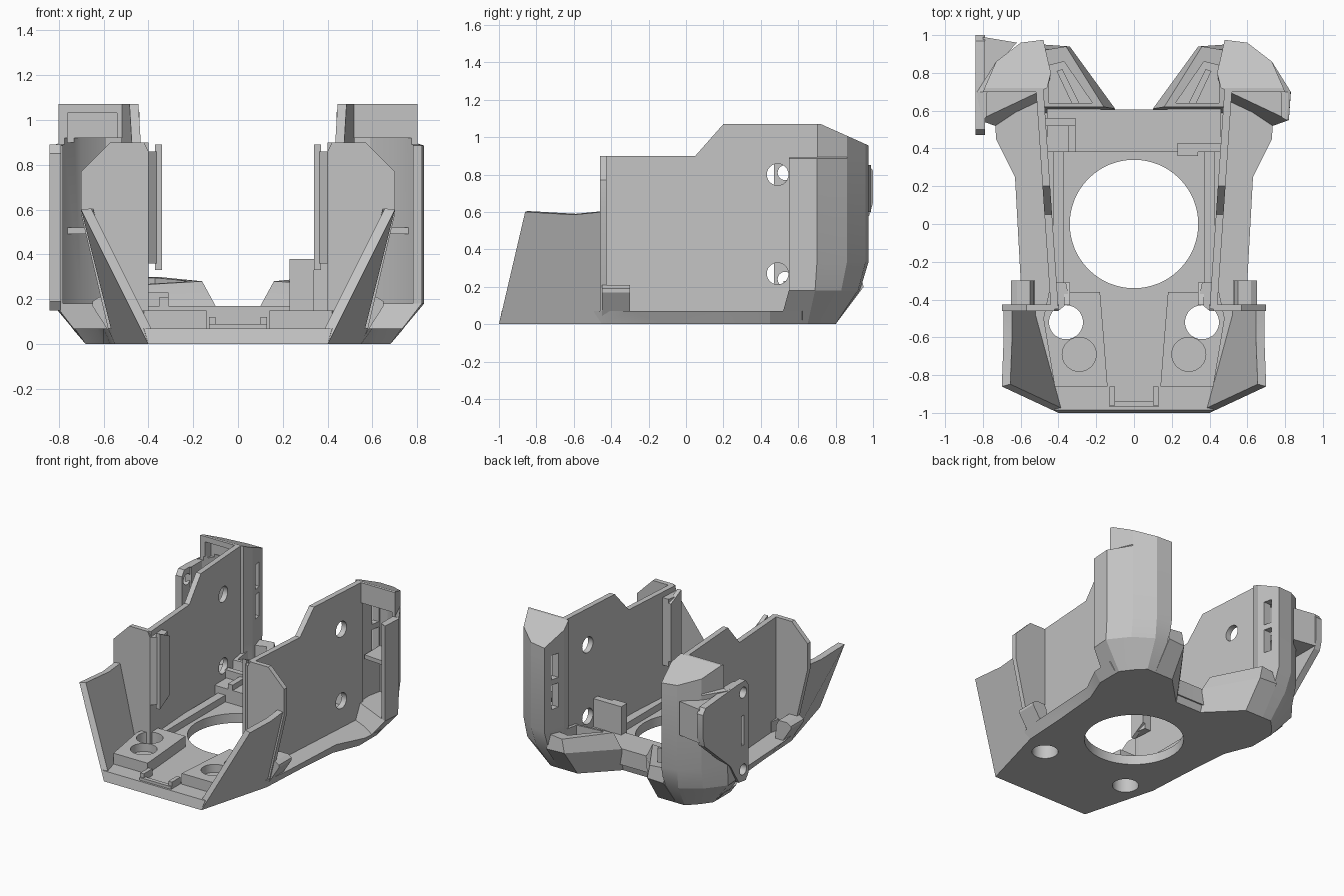
import bpy, bmesh, math

cube = bpy.data.objects.get("Cube")
if cube:
    bpy.data.objects.remove(cube, do_unlink=True)

grey = bpy.data.materials.new("plain grey")
grey.use_nodes = True
grey.diffuse_color = (0.55, 0.55, 0.55, 1)
grey.node_tree.nodes["Principled BSDF"].inputs["Base Color"].default_value = (0.55, 0.55, 0.55, 1)


def loft(name, rings):
    """Solid skinned through rings of 3D points."""
    bm = bmesh.new()
    rows = [[bm.verts.new(p) for p in ring] for ring in rings]
    n = len(rows[0])
    for a, b in zip(rows, rows[1:]):
        for i in range(n):
            j = (i + 1) % n
            bm.faces.new((a[i], a[j], b[j], b[i]))
    bm.faces.new(rows[0])
    bm.faces.new(rows[-1])
    bmesh.ops.recalc_face_normals(bm, faces=bm.faces)
    mesh = bpy.data.meshes.new(name)
    bm.to_mesh(mesh)
    bm.free()
    mesh.materials.append(grey)
    obj = bpy.data.objects.new(name, mesh)
    bpy.context.collection.objects.link(obj)
    return obj


def plan(pts, z, s=1):
    return [(s * x, y, z) for x, y in pts]


def prism(name, pts, z0, z1, s=1):
    return loft(name, [plan(pts, z0, s), plan(pts, z1, s)])


def box(name, x0, x1, y0, y1, z0, z1, s=1):
    return prism(name, [(x0, y0), (x1, y0), (x1, y1), (x0, y1)], z0, z1, s)


def disc(r, u, v, n=40):
    return [(u + r * math.cos(2 * math.pi * i / n), v + r * math.sin(2 * math.pi * i / n))
            for i in range(n)]


def side_prism(name, pts, x0, x1, s=1, lean=0.0):
    """Extrude a (y, z) profile along x, leaning outward with y."""
    return loft(name, [[(s * (x + lean * (y + 0.45)), y, z) for y, z in pts] for x in (x0, x1)])


def front_prism(name, pts, y0, y1, s=1):
    return loft(name, [[(s * x, y, z) for x, z in pts] for y in (y0, y1)])


def cut(obj, *cutters):
    """Subtract cutters, bake the result and drop the cutters."""
    for c in cutters:
        mod = obj.modifiers.new("cut", "BOOLEAN")
        mod.operation = "DIFFERENCE"
        mod.solver = "EXACT"
        mod.object = c
    bpy.context.view_layer.update()
    deps = bpy.context.evaluated_depsgraph_get()
    mesh = bpy.data.meshes.new_from_object(obj.evaluated_get(deps))
    obj.modifiers.clear()
    obj.data = mesh
    for c in cutters:
        bpy.data.objects.remove(c, do_unlink=True)


def both(half):
    return half + [(-x, y) for x, y in reversed(half)]


# Floor plate with flared edge, round opening and two bolt holes
low = [(0.4, -1), (0.55, -0.45), (0.57, -0.1), (0.6, 0.25), (0.68, 0.45),
       (0.68, 0.62), (0.5, 0.8), (0.33, 0.8), (0.12, 0.58)]
high = [(0.42, -0.985), (0.58, -0.45), (0.6, -0.3), (0.63, 0.25), (0.73, 0.45),
        (0.74, 0.62), (0.5, 0.84), (0.34, 0.84), (0.12, 0.6)]
floor = loft("floor", [plan(both(low), 0), plan(both(high), 0.07)])
cut(floor, prism("opening", disc(0.34, 0, 0, 64), -0.1, 0.3),
    *[prism("bolt", disc(0.09, 0.36, -0.52), -0.1, 0.3, s) for s in (1, -1)])

# Rear cross bar
prism("rear_bar", both([(0.3, 0.38), (0.46, 0.38), (0.46, 0.62), (0.12, 0.605)]), 0.05, 0.17)

# Front centre stop
box("front_stop", -0.13, 0.13, -0.97, -0.94, 0.05, 0.09)
for s in (1, -1):
    box("stop_rib", 0.1, 0.13, -0.96, -0.86, 0.05, 0.12, s)

# Parts unique to one side
box("cable_post", 0.23, 0.34, 0.36, 0.43, 0.15, 0.38)
box("cable_post_arm", 0.33, 0.46, 0.38, 0.43, 0.15, 0.38)
box("switch_rail", 0.31, 0.35, 0.38, 0.56, 0.15, 0.21, -1)
box("switch_tab", 0.31, 0.47, 0.52, 0.56, 0.15, 0.23, -1)

for s, side in ((1, "left"), (-1, "right")):
    # Sloped front cheek
    cheek = [(0.4, -1, 0), (0.55, -0.45, 0), (0.69, -0.45, 0.6), (0.69, -0.6, 0.585), (0.7, -0.86, 0.6)]
    loft(side + "_cheek", [[(s * x, y, z) for x, y, z in cheek],
                           [(s * (x - 0.045), y + 0.012, z + 0.005) for x, y, z in cheek]])

    # Upright panel behind the cheek, with its inner lip
    front_prism(side + "_front_panel",
                [(0.4, 0.05), (0.4, 0.86), (0.42, 0.9), (0.57, 0.9),
                 (0.7, 0.77), (0.7, 0.58), (0.58, 0.07)], -0.46, -0.425, s)
    side_prism(side + "_panel_lip", [(-0.43, 0.33), (-0.31, 0.4), (-0.31, 0.83), (-0.43, 0.89)],
               0.34, 0.37, s)
    prism(side + "_lip_bridge", [(0.36, -0.31), (0.34, -0.41), (0.4, -0.46), (0.41, -0.31)],
          0.36, 0.86, s)

    # Thin leaning side wall with two bolt holes
    wall = side_prism(side + "_wall",
                      [(-0.45, 0.02), (-0.45, 0.9), (0.05, 0.9), (0.2, 1.07), (0.72, 1.07), (0.72, 0.02)],
                      0.4, 0.44, s, 0.068)
    cut(wall, *[side_prism("hole", disc(0.058, 0.49, z, 24), 0.2, 0.9, s) for z in (0.27, 0.8)])

    # Hollow rear pod, tapered at the base, with a roof sloping to the back
    foot = [(0.5, 0.62), (0.46, 0.68), (0.46, 0.8), (0.55, 0.8), (0.62, 0.73), (0.68, 0.65), (0.68, 0.5)]
    mid = [(0.46, 0.72), (0.44, 0.8), (0.47, 0.93), (0.58, 0.92), (0.72, 0.83), (0.83, 0.69), (0.82, 0.55)]
    full = [(0.46, 0.72), (0.44, 0.8), (0.48, 0.975), (0.6, 0.96), (0.73, 0.86), (0.83, 0.7), (0.82, 0.55)]
    upper = [(min(x, 0.8), y) for x, y in full]
    pod = loft(side + "_rear_pod",
               [plan(foot, 0.0, s), plan(mid, 0.18, s), plan(full, 0.33, s), plan(full, 0.885, s),
                plan(upper, 0.895, s), plan(upper, 1.07, s)])
    pocket = [(0.52, 0.4), (0.5, 0.82), (0.52, 0.92), (0.59, 0.91), (0.7, 0.82), (0.78, 0.69), (0.78, 0.4)]
    cutters = [prism("pocket", pocket, 0.18, 0.92, s),
               box("brow_trim", 0.3, 1, 0.4, 0.7, 0.89, 1.2, s),
               side_prism("roof_slope", [(0.72, 1.07), (1.1, 0.9), (1.1, 1.3), (0.72, 1.3)], 0.3, 1, s),
               box("slot", 0.35, 0.56, 0.85, 0.91, 0.48, 0.66, s),
               box("slot", 0.35, 0.56, 0.85, 0.91, 0.7, 0.88, s)]
    if s < 0:
        cutters.append(box("upper_pocket", 0.54, 0.76, 0.4, 0.77, 0.9, 1.03, s))
    cut(pod, *cutters)
    prism(side + "_pod_shelf", [(0.52, 0.74), (0.52, 0.93), (0.6, 0.92), (0.71, 0.82), (0.77, 0.72)],
          0.49, 0.52, s)

    # Low rear brace with an open recess and a slanted rib inside
    brace = loft(side + "_rear_brace",
                 [plan([(0.1, 0.57), (0.33, 0.8), (0.48, 0.8), (0.5, 0.57)], 0, s),
                  [(s * x, y, z) for x, y, z in ((0.1, 0.61, 0.17), (0.34, 0.94, 0.2),
                                                 (0.48, 0.95, 0.2), (0.5, 0.61, 0.17))],
                  [(s * x, y, z) for x, y, z in ((0.16, 0.62, 0.28), (0.36, 0.94, 0.3),
                                                 (0.48, 0.92, 0.3), (0.5, 0.62, 0.26))]])
    cut(brace, prism("recess", [(0.22, 0.64), (0.37, 0.86), (0.45, 0.84), (0.45, 0.64)], 0.12, 0.5, s))
    prism(side + "_brace_rib", [(0.29, 0.64), (0.38, 0.82), (0.41, 0.81), (0.33, 0.64)], 0.1, 0.21, s)

    # Front bolt block with a through hole and a blind pocket
    block = prism(side + "_bolt_block",
                  [(0.14, -0.86), (0.42, -0.86), (0.48, -0.5), (0.45, -0.36), (0.18, -0.36), (0.16, -0.6)],
                  0.05, 0.15, s)
    cut(block, prism("hole", disc(0.09, 0.36, -0.52), -0.1, 0.3, s),
        prism("pocket", disc(0.09, 0.29, -0.69), 0.09, 0.3, s))

    # Floor rail, and the flared shoulder behind the cheek
    box(side + "_rail", 0.37, 0.43, -0.38, 0.4, 0.05, 0.12, s)
    front_prism(side + "_shoulder", [(0.52, 0.03), (0.56, 0.03), (0.65, 0.17), (0.65, 0.19),
                                     (0.62, 0.21), (0.55, 0.21), (0.53, 0.17)], -0.45, -0.3, s)

# Mounting wing on the right pod, with bolt holes and a slot
wing = side_prism("mounting_wing",
                  [(0.47, 0.19), (0.5, 0.15), (0.58, 0.16), (0.68, 0.32), (0.98, 0.58), (1.0, 0.65),
                   (1.0, 0.82), (0.97, 0.86), (0.6, 0.89), (0.5, 0.89), (0.47, 0.85)], 0.79, 0.84, -1)
cut(wing, *[side_prism("hole", disc(0.04, 0.53, z, 24), 0.7, 0.9, -1) for z in (0.24, 0.81)],
    box("slot", 0.7, 0.9, 0.52, 0.55, 0.42, 0.64, -1))
prism("wing_root", [(0.8, 0.72), (0.8, 0.99), (0.62, 0.96), (0.72, 0.85)], 0.6, 0.85, -1)

# Crisp shading everywhere except the round holes
for obj in bpy.context.collection.objects:
    obj.select_set(obj.type == "MESH")
    if obj.type == "MESH":
        bpy.context.view_layer.objects.active = obj
bpy.ops.object.shade_smooth_by_angle(angle=math.radians(20))
